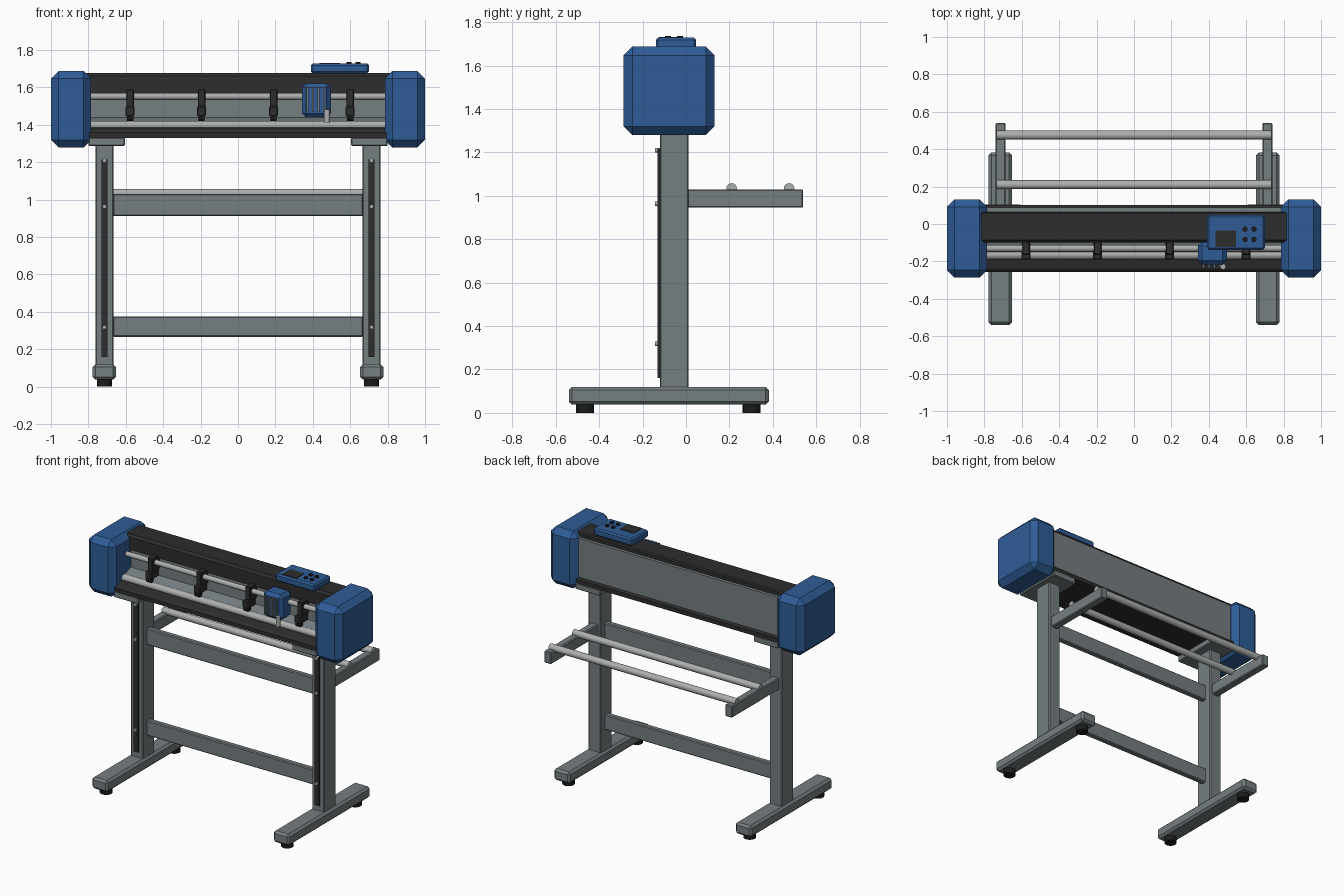
import bpy, bmesh, math
from mathutils import Matrix

if "Cube" in bpy.data.objects:
    bpy.data.objects.remove(bpy.data.objects["Cube"])


def material(name, rgb):
    m = bpy.data.materials.new(name)
    m.diffuse_color = (*rgb, 1)
    m.use_nodes = True
    m.node_tree.nodes["Principled BSDF"].inputs["Base Color"].default_value = m.diffuse_color
    return m


BLUE = material("blue", (0.028, 0.108, 0.31))
GREY = material("steel_grey", (0.18, 0.21, 0.22))
DARK = material("charcoal", (0.026, 0.026, 0.026))
LIGHT = material("light_metal", (0.42, 0.43, 0.43))
BLACK = material("black_rubber", (0.012, 0.012, 0.012))


def finish(name, bm, mat, bevel=0.0):
    if bevel:
        bmesh.ops.bevel(bm, geom=bm.edges[:], offset=bevel, segments=1, affect='EDGES')
    bmesh.ops.recalc_face_normals(bm, faces=bm.faces[:])
    me = bpy.data.meshes.new(name)
    bm.to_mesh(me)
    bm.free()
    me.materials.append(mat)
    ob = bpy.data.objects.new(name, me)
    bpy.context.collection.objects.link(ob)
    return ob


def box(name, x, y, z, mat, bevel=0.0):
    """Box from (min, max) pairs."""
    bm = bmesh.new()
    bmesh.ops.create_cube(bm, size=1)
    for v in bm.verts:
        v.co = [(a + b) / 2 + c * (b - a) for (a, b), c in zip((x, y, z), v.co)]
    return finish(name, bm, mat, bevel)


def cylinder(name, centre, radius, length, axis, mat, sides=24):
    bm = bmesh.new()
    bmesh.ops.create_cone(bm, cap_ends=True, segments=sides, radius1=radius,
                          radius2=radius, depth=length)
    turn = {'X': Matrix.Rotation(math.pi / 2, 4, 'Y'),
            'Y': Matrix.Rotation(math.pi / 2, 4, 'X'), 'Z': Matrix()}[axis]
    bmesh.ops.transform(bm, matrix=Matrix.Translation(centre) @ turn, verts=bm.verts)
    for f in bm.faces:
        f.smooth = len(f.verts) == 4
    for e in bm.edges:
        e.smooth = all(f.smooth for f in e.link_faces)
    return finish(name, bm, mat)


def extrusion(name, profile, half, mat):
    """Extrude a (y, z) profile along x."""
    bm = bmesh.new()
    face = bm.faces.new([bm.verts.new((-half, y, z)) for y, z in profile])
    ext = bmesh.ops.extrude_face_region(bm, geom=[face])
    for v in ext["geom"]:
        if isinstance(v, bmesh.types.BMVert):
            v.co.x = half
    return finish(name, bm, mat)


# Stand and end housings, mirrored left and right
for s, side in ((-1, "left"), (1, "right")):
    def span(a, b):
        return tuple(sorted((s * a, s * b)))
    cx = s * 0.714
    box(f"{side}_end_housing", span(0.785, 1.0), (-0.287, 0.131), (1.28, 1.687), BLUE, 0.04)
    box(f"{side}_mount_plate", span(0.605, 0.8), (-0.257, 0.105), (1.288, 1.332), GREY, 0.005)
    box(f"{side}_column", span(0.665, 0.763), (-0.12, 0.012), (0.11, 1.3), GREY, 0.006)
    box(f"{side}_column_slot", span(0.697, 0.731), (-0.132, -0.115), (0.16, 1.215), DARK)
    for z in (0.318, 0.963, 1.21):
        cylinder(f"{side}_column_bolt", (cx, -0.13, z), 0.011, 0.026, 'Y', LIGHT, 12)
    box(f"{side}_foot_bar", span(0.652, 0.778), (-0.54, 0.382), (0.038, 0.12), GREY, 0.015)
    for y in (-0.465, 0.302):
        cylinder(f"{side}_foot_pad", (cx, y, 0.021), 0.041, 0.042, 'Z', BLACK, 20)
    box(f"{side}_media_arm", span(0.686, 0.741), (0.005, 0.54), (0.945, 1.03), GREY, 0.006)

# Cross beams between the columns
for name, z in (("lower_cross_beam", (0.267, 0.376)), ("upper_cross_beam", (0.913, 1.03))):
    box(name, (-0.67, 0.67), (-0.075, -0.035), z, GREY, 0.006)

# Media support rods at the back
for y in (0.21, 0.475):
    cylinder("media_rod", (0, y, 1.034), 0.024, 1.47, 'X', LIGHT)

# Machine body: base tray, platen with back wall, top lid
extrusion("base_tray", [(-0.257, 1.33), (0.102, 1.33), (0.102, 1.36), (0.08, 1.375),
                        (-0.19, 1.385), (-0.24, 1.375), (-0.257, 1.358)], 0.80, DARK)
extrusion("platen_and_back", [(-0.18, 1.365), (0.087, 1.365), (0.087, 1.645), (0.0, 1.645),
                              (0.0, 1.6), (-0.085, 1.6), (-0.085, 1.44), (-0.18, 1.405)],
          0.80, GREY)
extrusion("top_lid", [(-0.1, 1.57), (0.0, 1.57), (0.065, 1.63), (0.065, 1.668),
                      (0.058, 1.677), (-0.085, 1.677), (-0.1, 1.66)], 0.822, DARK)
cylinder("feed_roller", (0, -0.165, 1.397), 0.024, 1.6, 'X', LIGHT)
cylinder("guide_rail", (0, -0.13, 1.552), 0.018, 1.6, 'X', LIGHT)

# Pinch roller brackets along the guide rail
for x in (-0.577, -0.195, 0.19, 0.6):
    box("pinch_bracket", (x - 0.02, x + 0.02), (-0.165, -0.08), (1.49, 1.59), DARK, 0.004)
    box("pinch_arm", (x - 0.024, x + 0.024), (-0.19, -0.1), (1.445, 1.5), DARK, 0.006)
    cylinder("pinch_wheel", (x, -0.168, 1.44), 0.02, 0.034, 'X', BLACK, 16)

# Cutting carriage with ribs and blade holder
box("carriage", (0.342, 0.496), (-0.218, -0.095), (1.44, 1.622), BLUE, 0.022)
for i in range(4):
    x = 0.372 + i * 0.029
    box("carriage_rib", (x - 0.005, x + 0.005), (-0.234, -0.21), (1.47, 1.602), GREY)
cylinder("blade_holder", (0.476, -0.228, 1.447), 0.015, 0.07, 'Z', LIGHT, 16)

# Control panel with screen and buttons
box("control_panel", (0.39, 0.7), (-0.138, 0.047), (1.675, 1.728), BLUE, 0.01)
box("screen", (0.435, 0.545), (-0.124, -0.034), (1.722, 1.732), DARK)
for x in (0.594, 0.641):
    for y in (-0.083, -0.028):
        cylinder("button", (x, y, 1.73), 0.014, 0.014, 'Z', BLACK, 16)
